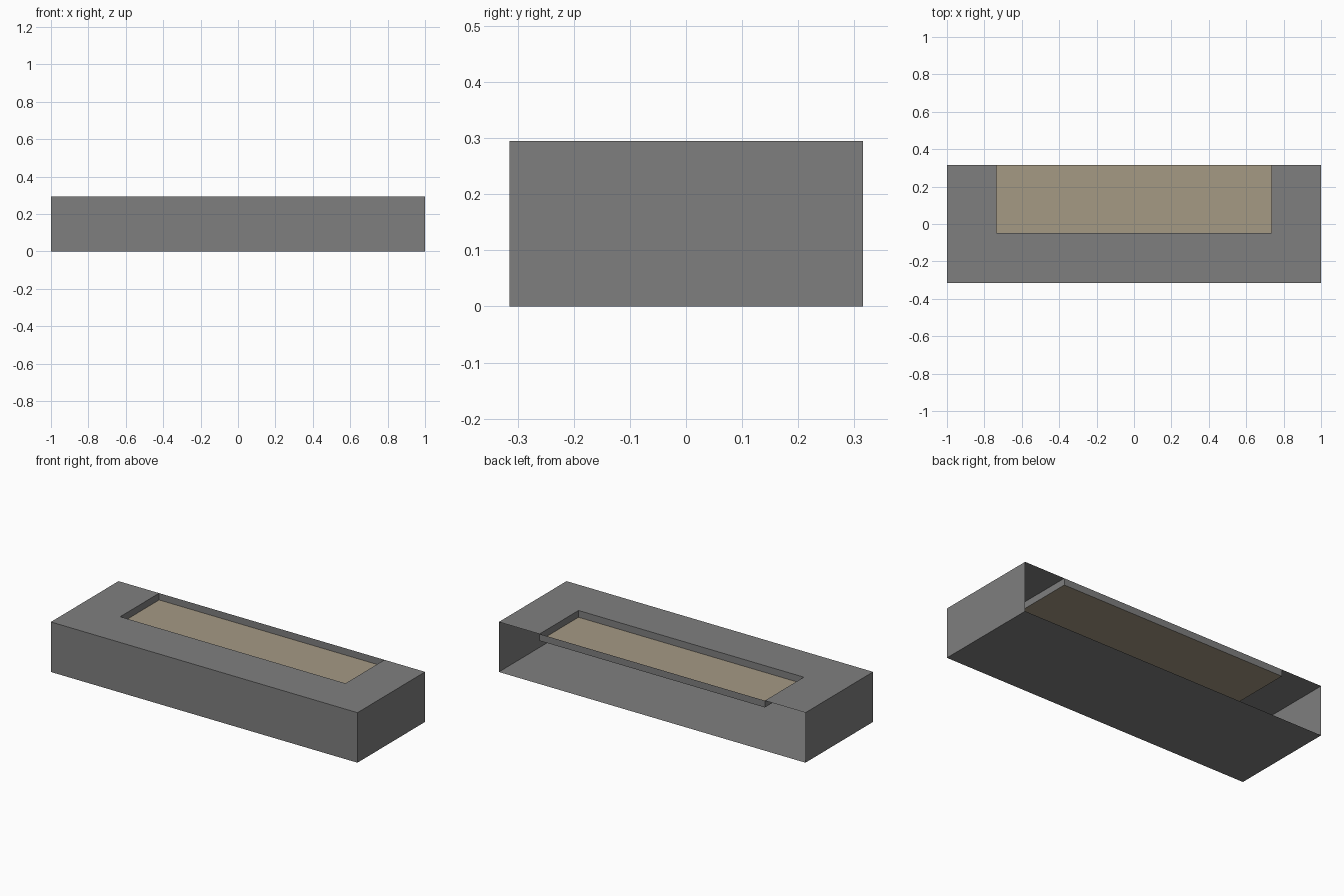
import bpy

if "Cube" in bpy.data.objects:
    bpy.data.objects.remove(bpy.data.objects["Cube"])

# Overall sizes
W, D, H = 1.0, 0.315, 0.295          # half width, half depth, height
TW, TF, DEPTH = 0.735, -0.048, 0.04  # recess half width, front edge, depth
TZ = H - DEPTH


def material(name, rgb):
    m = bpy.data.materials.new(name)
    m.diffuse_color = (*rgb, 1.0)
    m.use_nodes = True
    m.node_tree.nodes["Principled BSDF"].inputs["Base Color"].default_value = m.diffuse_color
    return m


grey = material("mid_grey", (0.212, 0.212, 0.212))
beige = material("warm_beige", (0.376, 0.319, 0.231))


def panel_object(name, verts, faces, mat):
    me = bpy.data.meshes.new(name)
    me.from_pydata(verts, [], faces)
    me.materials.append(mat)
    ob = bpy.data.objects.new(name, me)
    bpy.context.collection.objects.link(ob)
    return ob


def ring(hx, y0, y1, z):
    return [(-hx, y0, z), (hx, y0, z), (hx, y1, z), (-hx, y1, z)]


# Open-backed casing: bottom, front and two ends
panel_object("casing", ring(W, -D, D, 0) + ring(W, -D, D, H),
             [(3, 2, 1, 0), (0, 1, 5, 4), (1, 2, 6, 5), (3, 0, 4, 7)], grey)

# U-shaped top, cut away at the back for the recess
panel_object("top_panel", ring(W, -D, D, H) + ring(TW, TF, D, H),
             [(0, 1, 5, 4), (1, 2, 6, 5), (3, 0, 4, 7)], grey)

# Four shallow walls around the recess
panel_object("recess_walls", ring(TW, TF, D, TZ) + ring(TW, TF, D, H),
             [(1, 0, 4, 5), (2, 1, 5, 6), (3, 2, 6, 7), (0, 3, 7, 4)], grey)

# Sunken floor of the recess
panel_object("recess_floor", ring(TW, TF, D, TZ), [(0, 1, 2, 3)], beige)
